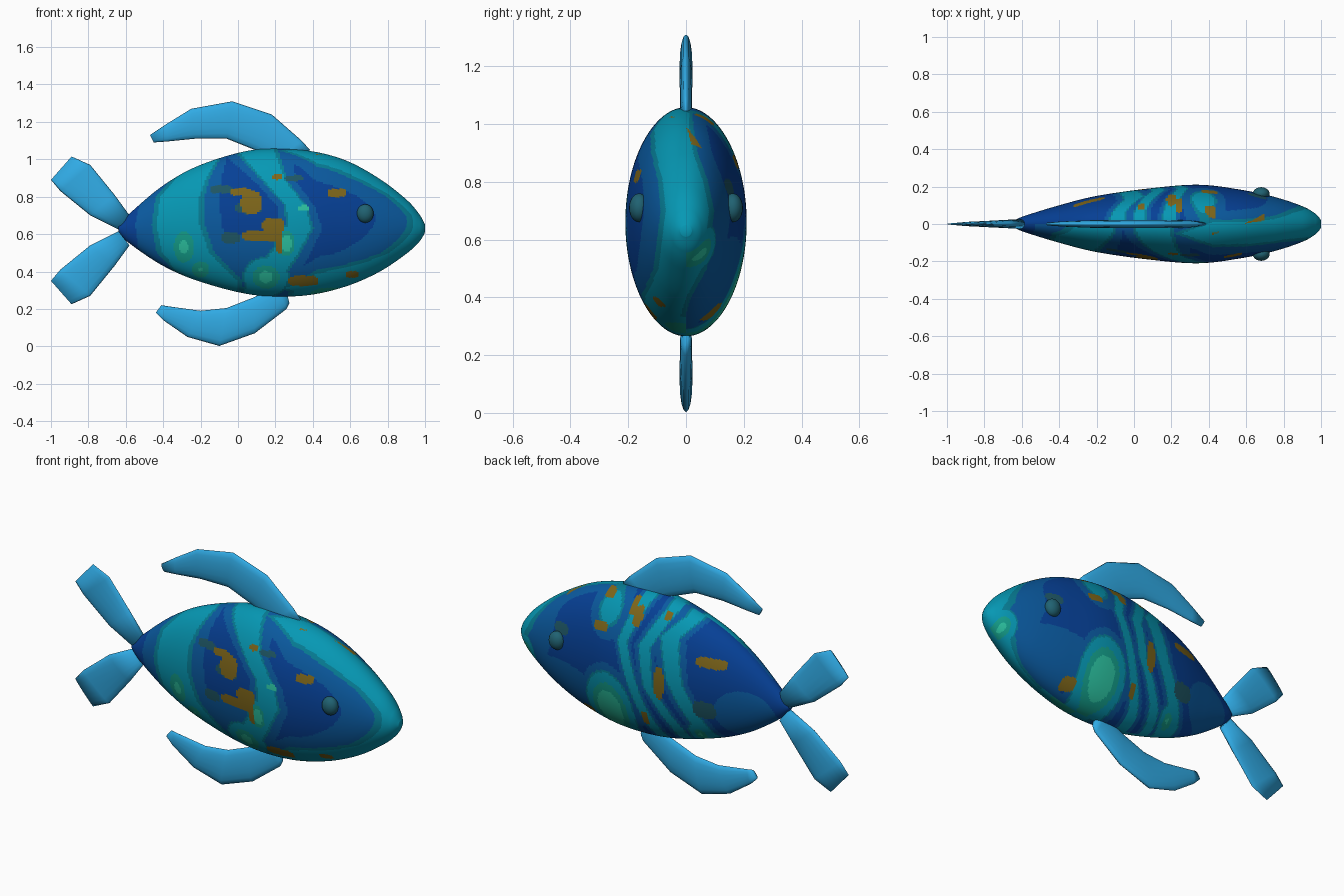
import bpy, bmesh, math
from mathutils import Vector

if "Cube" in bpy.data.objects:
    bpy.data.objects.remove(bpy.data.objects["Cube"])

# Colours, given as sRGB hex and stored as linear
PALETTE = {
    "royal_blue": "064096", "mid_blue": "0a5aa0", "teal": "067c94",
    "cyan": "0698b4", "green": "14a08c", "aqua": "2cc4a2",
    "ochre": "7e661a", "slate": "1e5664", "fin_blue": "30aae4",
    "eye_teal": "206272",
}
NAMES = list(PALETTE)


def make_material(name, code):
    rgb = [int(code[i:i + 2], 16) / 255 for i in (0, 2, 4)]
    col = [((c + .055) / 1.055) ** 2.4 if c > .04 else c / 12.92 for c in rgb] + [1]
    mat = bpy.data.materials.new(name)
    mat.use_nodes = True
    mat.diffuse_color = col
    bsdf = mat.node_tree.nodes["Principled BSDF"]
    bsdf.inputs["Base Color"].default_value = col
    bsdf.inputs["Roughness"].default_value = .6
    return mat


MATS = {n: make_material(n, c) for n, c in PALETTE.items()}


def finish(bm, name, mats):
    bmesh.ops.recalc_face_normals(bm, faces=bm.faces)
    mesh = bpy.data.meshes.new(name)
    bm.to_mesh(mesh)
    bm.free()
    for m in mats:
        mesh.materials.append(MATS[m])
    mesh.shade_smooth()
    ob = bpy.data.objects.new(name, mesh)
    bpy.context.collection.objects.link(ob)
    return ob


def smooth_rows(rows, steps):
    """Catmull-Rom interpolation through the section rows."""
    out = []
    for i in range(len(rows) - 1):
        a, b, c, d = (rows[max(0, min(len(rows) - 1, i + k))] for k in (-1, 0, 1, 2))
        for s in range(steps):
            t = s / steps
            out.append([q + t / 2 * (r - p + t * (2 * p - 5 * q + 4 * r - e
                        + t * (3 * (q - r) + e - p))) for p, q, r, e in zip(a, b, c, d)])
    return out + [rows[-1]]


def loft(name, rows, mats, sides=16, steps=1):
    """Skin elliptical sections: upper x, z, lower x, z, half thickness."""
    bm = bmesh.new()
    rings = []
    for ux, uz, lx, lz, w in smooth_rows(rows, steps):
        mid, arm = Vector((ux + lx, 0, uz + lz)) / 2, Vector((ux - lx, 0, uz - lz)) / 2
        angles = [math.tau * k / sides for k in range(sides)]
        rings.append([bm.verts.new(mid + arm * math.cos(a) + Vector((0, w * math.sin(a), 0)))
                      for a in angles])
    for r, s in zip(rings, rings[1:]):
        for k in range(sides):
            j = (k + 1) % sides
            bm.faces.new((r[k], r[j], s[j], s[k]))
    bm.faces.new(rings[0])
    bm.faces.new(rings[-1])
    return finish(bm, name, mats)


def band_level(value, z, line):
    """One on the centre line of a band, zero at its edge; rows are z, centre, half width."""
    for (a, c, w), (b, d, v) in zip(line, line[1:]):
        if z <= b:
            break
    t = min(1, max(0, (z - a) / (b - a)))
    return 1 - abs(value - c - (d - c) * t) / (w + (v - w) * t)


# Stripes down each flank: z, x, half width
STRIPES_RIGHT = [
    [(.35, -.13, .25), (.5, -.28, .25), (.65, -.32, .23), (.8, -.31, .21), (.9, -.25, .16),
     (1, -.16, .1)],
    [(.28, .1, .15), (.38, .16, .16), (.5, .25, .14), (.63, .33, .12), (.75, .31, .1),
     (.88, .2, .11), (1.04, .1, .19)],
]
STRIPES_LEFT = [
    [(.32, .09, .06), (.54, .17, .05), (.83, .26, .05), (1.04, .19, .06)],
    [(.3, -.06, .06), (.4, -.03, .06), (.62, .1, .05), (.83, .13, .06), (1.02, .03, .06)],
    [(.38, -.2, .08), (.67, -.05, .08), (.9, 0, .09), (1, -.09, .08)],
]
# Band over the forehead, nose and chin: z, y, half width
NOSE_BAND = [(.3, -.1, .14), (.4, -.07, .14), (.5, -.02, .15), (.7, .005, .15), (.8, -.01, .14),
             (.9, -.04, .13), (1, -.05, .12)]
# Soft blobs: x, z, radius x, radius z, strength
BLOBS_RIGHT = [(.02, .36, .26, .24, .35), (-.29, .53, .13, .2, 1.7), (-.2, .41, .14, .13, 1.5),
               (.26, .55, .08, .12, 2.2), (.15, .37, .16, .14, 1.8), (.5, .28, .3, .09, 1.6)]
BLOBS_LEFT = [(.37, .96, .12, .15, .95), (.35, .42, .18, .27, 2.4), (-.15, .38, .08, .1, 1.6),
              (-.42, .55, .16, .14, .28), (.66, .46, .27, .15, .32), (.93, .55, .09, .13, 1.7)]
# Spots: x, z, half width, half height, colour
SPOTS_RIGHT = [
    (.07, .77, .055, .06, "ochre"), (.02, .825, .06, .02, "ochre"), (.13, .59, .11, .03, "ochre"),
    (.19, .645, .06, .04, "ochre"), (.22, .54, .02, .04, "ochre"), (.21, .905, .03, .015, "ochre"),
    (.53, .82, .05, .022, "ochre"), (.35, .35, .08, .028, "ochre"), (.61, .385, .035, .018, "ochre"),
    (-.09, .84, .06, .022, "slate"), (.06, .74, .07, .03, "slate"), (.3, .9, .05, .014, "slate"),
    (-.04, .58, .05, .028, "slate"), (.35, .74, .03, .014, "aqua"),
]
SPOTS_LEFT = [
    (-.24, .81, .085, .027, "ochre"), (.2, .96, .025, .05, "ochre"), (.24, 1, .02, .04, "ochre"),
    (.04, .65, .026, .09, "ochre"), (.4, .87, .045, .025, "ochre"), (.14, .42, .02, .04, "ochre"),
    (.52, .35, .04, .03, "ochre"), (.41, 1.015, .03, .02, "ochre"), (.04, .99, .02, .02, "ochre"),
    (-.21, .55, .06, .05, "slate"), (.66, .78, .05, .03, "slate"),
]
BANDS = [(1.4, "aqua"), (1, "green"), (.5, "cyan"), (.38, "teal"), (0, "mid_blue")]


def paint(p):
    x, y, z = p
    right = y < 0
    # Long tapering patch on the forehead
    if .42 < x < .7 and z > .8 and abs(y + .05 - .32 * (x - .43)) < .018 + .02 * math.sin(9 * x):
        return "ochre"
    for cx, cz, rx, rz, colour in SPOTS_RIGHT if right else SPOTS_LEFT:
        if abs((x - cx) / rx) ** 3 + abs((z - cz) / rz) ** 3 < 1:
            return colour
    # Face band, flank stripes, then soft blobs
    levels = [band_level(y, z, NOSE_BAND) - 3 * max(0, .42 - x)]
    levels += [band_level(x, z, line) for line in (STRIPES_RIGHT if right else STRIPES_LEFT)]
    for cx, cz, rx, rz, strength in BLOBS_RIGHT if right else BLOBS_LEFT:
        levels.append(strength * (1 - math.hypot((x - cx) / rx, (z - cz) / rz)))
    top = max(levels)
    return next((name for limit, name in BANDS if top > limit), "royal_blue")


# Body: x, top, bottom, half width
PROFILE = [
    (-.64, .65, .61, .02), (-.58, .71, .55, .045), (-.4, .86, .43, .1), (-.2, .97, .345, .15),
    (.08, 1.05, .275, .19), (.34, 1.05, .27, .21), (.56, 1, .315, .185), (.75, .9, .395, .145),
    (.9, .785, .495, .095), (.97, .705, .56, .055), (1, .65, .61, .02),
]
body = loft("body", [(x, t, x, b, w) for x, t, b, w in PROFILE], NAMES, sides=220, steps=24)
for face in body.data.polygons:
    face.material_index = NAMES.index(paint(face.center))

# Back and belly fins
FIN = ["fin_blue"]
loft("dorsal_fin", [
    (-.47, 1.13, -.45, 1.09, .008), (-.38, 1.19, -.38, 1.095, .014), (-.25, 1.27, -.23, 1.11, .02),
    (-.03, 1.31, -.06, 1.11, .022), (.18, 1.24, .09, 1.05, .022), (.34, 1.1, .2, .99, .02),
    (.385, 1.05, .32, .98, .012)], FIN)
loft("belly_fin", [
    (-.41, .22, -.44, .18, .008), (-.38, .215, -.4, .14, .014), (-.2, .19, -.27, .05, .02),
    (-.06, .205, -.1, .002, .022), (.08, .26, .09, .07, .022), (.2, .32, .26, .2, .02),
    (.25, .33, .275, .23, .014)], FIN)

# Tail lobes, mirrored about the body axis
LOBE = [(-.89, 1.015, -1, .89, .005), (-.79, .97, -.95, .83, .012), (-.66, .81, -.79, .7, .02),
        (-.58, .7, -.64, .625, .026)]
loft("upper_tail_lobe", LOBE, FIN)
loft("lower_tail_lobe", [(a, 1.24 - b, c, 1.24 - d, w) for a, b, c, d, w in LOBE], FIN)

# Eyes
for name, side in (("left_eye", 1), ("right_eye", -1)):
    bm = bmesh.new()
    bmesh.ops.create_uvsphere(bm, u_segments=20, v_segments=12, radius=1)
    bmesh.ops.scale(bm, vec=(.045, .035, .05), verts=bm.verts)
    bmesh.ops.translate(bm, vec=(.68, side * .162, .71), verts=bm.verts)
    finish(bm, name, ["eye_teal"])
